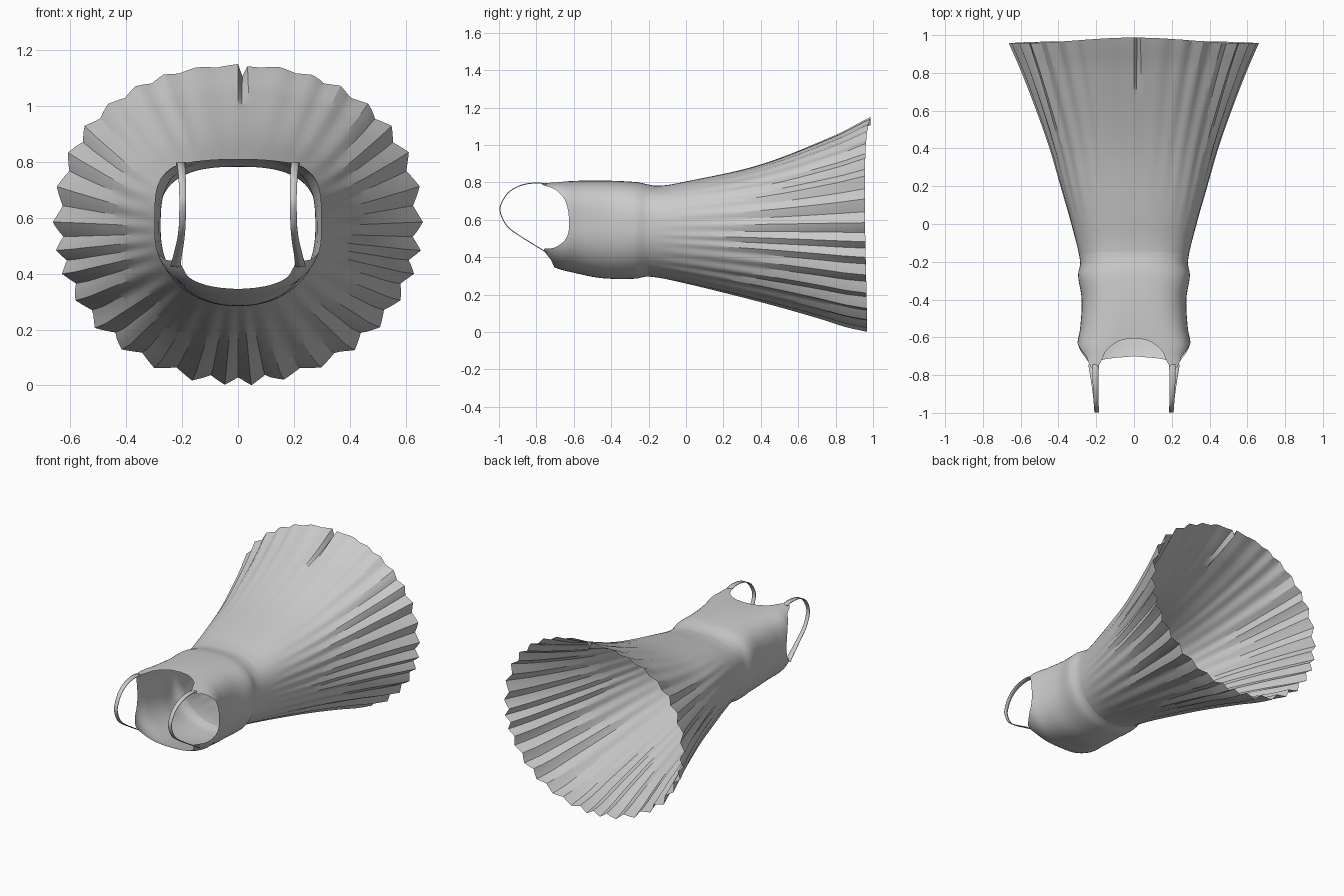
import bpy, bmesh, math, random
from mathutils import Vector

if "Cube" in bpy.data.objects:
    bpy.data.objects.remove(bpy.data.objects["Cube"])

random.seed(4)
PLEATS, PER = 33, 6
COLS = PLEATS * PER


def curve(keys, t):
    """Smooth interpolation through (position, value) keys."""
    if t <= keys[0][0]:
        return keys[0][1]
    if t >= keys[-1][0]:
        return keys[-1][1]
    i = max(k for k in range(len(keys) - 1) if keys[k][0] <= t)

    def slope(k):
        a, b = keys[max(k - 1, 0)], keys[min(k + 1, len(keys) - 1)]
        return (b[1] - a[1]) / (b[0] - a[0])
    (x0, v0), (x1, v1) = keys[i], keys[i + 1]
    h = x1 - x0
    u = (t - x0) / h
    return ((2*u**3 - 3*u**2 + 1) * v0 + (u**3 - 2*u**2 + u) * h * slope(i)
            + (3*u**2 - 2*u**3) * v1 + (u**3 - u**2) * h * slope(i + 1))


# Garment outline along y: back height, front height, half width
BACK = [(-.8, .80), (-.5, .81), (-.27, .802), (-.15, .782), (0, .805), (.4, .895), (.8, 1.05), (.97, 1.137), (1, 1.15)]
FRONT = [(-.78, .40), (-.7, .345), (-.6, .317), (-.45, .288), (-.27, .285), (-.2, .297), (0, .26),
         (.4, .165), (.7, .085), (.85, .04), (.97, .015)]
WIDTH = [(-.78, .24), (-.72, .275), (-.65, .30), (-.55, .285), (-.4, .277), (-.27, .296), (-.2, .285),
         (0, .33), (.2, .385), (.4, .44), (.6, .507), (.8, .58), (.97, .65)]
# Roundness (superellipse power) of the back and front halves along y
BACK_POWER = [(-.75, 5), (-.6, 3.6), (-.3, 2.8), (0, 2.6), (.97, 2.25)]
FRONT_POWER = [(-.75, 2.6), (-.5, 2.3), (-.2, 2.15), (.97, 2.0)]
# Neckline and armhole edge by angle from back centre
EDGE = [(0, -.605), (15, -.62), (28, -.68), (35, -.76), (40, -.765), (47, -.70), (60, -.645), (85, -.625),
        (105, -.64), (119, -.70), (127, -.755), (133, -.755), (145, -.72), (180, -.70)]


def point(phi, y, pleat=0.0):
    """Point on the garment: phi = 0 is the back centre (up)."""
    s, c = math.sin(phi), math.cos(phi)
    n = curve(BACK_POWER if c > 0 else FRONT_POWER, y)
    r = (abs(s)**n + abs(c)**n) ** (-1 / n) * (1 + pleat)
    w = curve(WIDTH, y)
    if y < -.6:
        w += (max(w, .285) - w) * min(1, max(0, .5 + c))
    zc = .565 + .015 * min(1, max(0, (y + .2) / 1.1))
    half = curve(BACK, y) - zc if c > 0 else zc - curve(FRONT, y)
    return Vector((w * r * s, y, zc + half * r * c))


def angle(i):
    a = 2 * math.pi * i / COLS
    return a + .03 * math.sin(5 * a) + .012 * math.sin(9 * a)


def seam(phi):
    return -.175 + .03 * math.cos(phi)


def finish(name, bm, deg=30):
    bmesh.ops.recalc_face_normals(bm, faces=bm.faces)
    me = bpy.data.meshes.new(name)
    bm.to_mesh(me)
    bm.free()
    ob = bpy.data.objects.new(name, me)
    bpy.context.collection.objects.link(ob)
    bpy.ops.object.select_all(action='DESELECT')
    ob.select_set(True)
    bpy.context.view_layer.objects.active = ob
    bpy.ops.object.shade_smooth_by_angle(angle=math.radians(deg))
    return ob


def tube(name, rows, func):
    bm = bmesh.new()
    grid = [[bm.verts.new(func(i, j / rows)) for i in range(COLS)] for j in range(rows + 1)]
    for a, b in zip(grid, grid[1:]):
        for i in range(COLS):
            k = (i + 1) % COLS
            bm.faces.new((a[i], a[k], b[k], b[i]))
    return finish(name, bm)


# Bodice: smooth tube from waist seam to shaped neckline
def bodice_point(i, t):
    phi = angle(i)
    deg = math.degrees(phi) % 360
    y0, y1 = seam(phi), curve(EDGE, min(deg, 360 - deg))
    return point(phi, y0 + (y1 - y0) * t)


tube("bodice", 24, bodice_point)

# Skirt: flared tube with pleats that grow toward the hem
starts = [random.uniform(0, .15) for _ in range(PLEATS)]
sizes = [random.uniform(.75, 1.15) for _ in range(PLEATS)]


def skirt_point(i, t):
    phi = angle(i)
    c = math.cos(phi)
    back = max(0, c) ** 2
    p = int((i + PER / 2) // PER) % PLEATS
    wave = 1 - abs(((i / PER) % 1) * 2 - 1) * 2
    start = starts[p] * (.4 + back) + .2 * back
    fade = max(0, (t - start) / (1 - start)) ** .85
    amp = -.028 * sizes[p] * (1 - .7 * back) * fade
    y1 = .957 + .03 * max(0, c) ** 6 + .012 * max(0, -c)
    y0 = seam(phi)
    co = point(phi, y0 + (y1 - y0) * t, amp * wave)
    if i == 1:  # narrow tuck at the back centre of the hem
        co.x *= .6
        co.z -= .04 * max(0, (t - .7) / .3)
    elif i == 2:
        co.x -= .018 * max(0, (t - .7) / .3)
    return co


tube("pleated_skirt", 30, skirt_point)

# Shoulder straps: thin ribbons looping from back to front corners (x, y, z, half width)
STRAP = [(.203, -.745, .791, .018), (.204, -.80, .797, .016), (.203, -.88, .785, .014), (.2, -.95, .745, .013),
         (.198, -.99, .68, .012), (.198, -.99, .63, .012), (.2, -.955, .565, .012), (.206, -.89, .515, .013),
         (.216, -.81, .465, .015), (.224, -.745, .425, .018)]
for side, name in ((1, "strap_right"), (-1, "strap_left")):
    bm = bmesh.new()
    chans = [[(k, p[c]) for k, p in enumerate(STRAP)] for c in range(4)]
    strips = []
    for k in range(46):
        x, y, z, w = [curve(ch, k / 5) for ch in chans]
        strips.append([bm.verts.new((side * (x + d * w), y, z)) for d in (-1, 0, 1)])
    for a, b in zip(strips, strips[1:]):
        for m in (0, 1):
            bm.faces.new((a[m], a[m + 1], b[m + 1], b[m]))
    ob = finish(name, bm, 60)
    mod = ob.modifiers.new("thickness", 'SOLIDIFY')
    mod.thickness = .005
    mod.offset = 0
